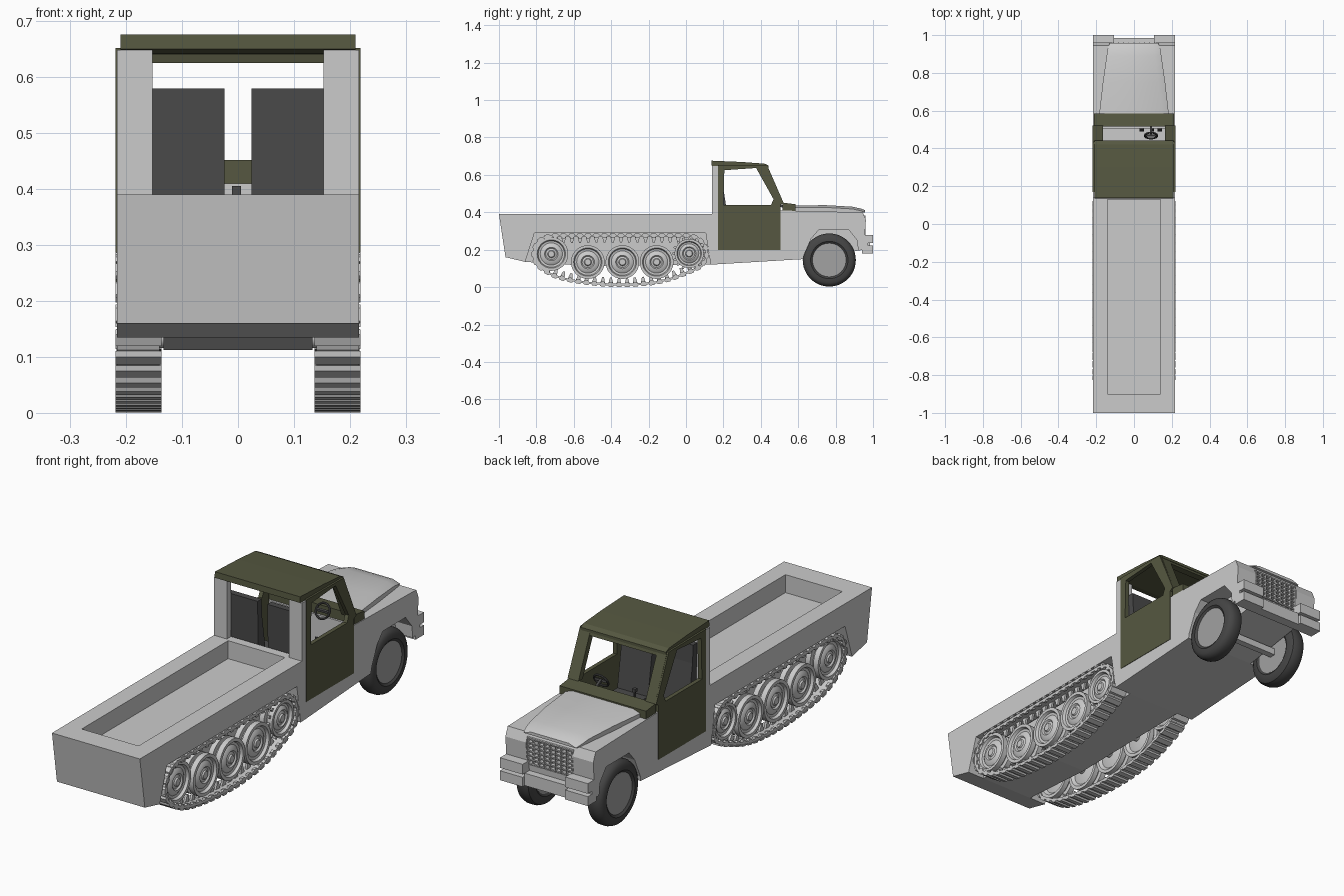
import bpy, bmesh, math
from mathutils import Vector, Matrix

if "Cube" in bpy.data.objects:
    bpy.data.objects.remove(bpy.data.objects["Cube"])


def material(name, rgb):
    m = bpy.data.materials.new(name)
    m.diffuse_color = (*rgb, 1)
    m.use_nodes = True
    m.node_tree.nodes["Principled BSDF"].inputs["Base Color"].default_value = m.diffuse_color
    return m


GREY = material("light_grey_body", (0.6, 0.6, 0.6))
OLIVE = material("olive_cab", (0.092, 0.097, 0.052))
DARK = material("dark_grey_seat", (0.068, 0.068, 0.068))
TYRE = material("tyre_rubber", (0.06, 0.06, 0.06))
HUB = material("mid_grey_hub", (0.36, 0.36, 0.36))


def finish(name, bm, mat, smooth=False):
    bmesh.ops.remove_doubles(bm, verts=bm.verts, dist=1e-5)
    bmesh.ops.recalc_face_normals(bm, faces=bm.faces)
    me = bpy.data.meshes.new(name)
    bm.to_mesh(me)
    bm.free()
    me.materials.append(mat)
    ob = bpy.data.objects.new(name, me)
    bpy.context.collection.objects.link(ob)
    if smooth:
        bpy.ops.object.select_all(action='DESELECT')
        ob.select_set(True)
        bpy.context.view_layer.objects.active = ob
        bpy.ops.object.shade_smooth_by_angle(angle=math.radians(35))
    return ob


def add_prism(bm, pts, x0, x1):
    """Side profile (y, z) pulled from x0 to x1."""
    a = [bm.verts.new((x0, y, z)) for y, z in pts]
    b = [bm.verts.new((x1, y, z)) for y, z in pts]
    n = len(pts)
    bm.faces.new(a)
    bm.faces.new(b[::-1])
    for i in range(n):
        bm.faces.new((a[i], b[i], b[(i + 1) % n], a[(i + 1) % n]))


def prism(name, pts, x0, x1, mat=GREY):
    bm = bmesh.new()
    add_prism(bm, pts, x0, x1)
    return finish(name, bm, mat)


def rect(y0, y1, z0, z1):
    return [(y0, z0), (y1, z0), (y1, z1), (y0, z1)]


def spin(name, profile, cy, cz, side, mat, seg=40):
    """Revolve (radius, x) points about a sideways axle."""
    bm = bmesh.new()
    rings = []
    for r, x in profile:
        rings.append([bm.verts.new((side * x, cy + r * math.cos(2 * math.pi * i / seg),
                                    cz + r * math.sin(2 * math.pi * i / seg))) for i in range(seg)])
    for a, b in zip(rings, rings[1:]):
        for i in range(seg):
            j = (i + 1) % seg
            bm.faces.new((a[i], a[j], b[j], b[i]))
    return finish(name, bm, mat, True)


def cut(ob, pts, x0, x1):
    c = prism("cutter", pts, x0, x1)
    c.hide_render = True
    m = ob.modifiers.new("cut", 'BOOLEAN')
    m.operation, m.solver, m.object = 'DIFFERENCE', 'EXACT', c
    bpy.context.view_layer.objects.active = ob
    bpy.ops.object.modifier_apply(modifier=m.name)
    bpy.data.objects.remove(c)


# Main body: one side profile with bed, cab, track bays, arches and grille cut out
body = prism("body", [(-1, .39), (-.965, .16), (-.86, .135), (-.5, .112), (.13, .12), (.63, .15),
                      (.95, .2), (.962, .36), (.945, .4), (.58, .408), (.5, .41), (.3, .39)], -.2165, .2165)
cut(body, rect(-.9, .13, .31, .6), -.14, .14)
cut(body, rect(.17, .505, .198, .7), -.3, .3)
cut(body, rect(.94, 1.1, .262, .385), -.115, .115)
for s in (1, -1):
    x0, x1 = sorted((s * .133, s * .3))
    cut(body, [(-.881, .07), (-.81, .29), (.105, .29), (.14, .07)], x0, x1)
    cut(body, [(.615, .05), (.63, .17), (.67, .26), (.71, .306), (.87, .306), (.915, .25), (.935, .05)], x0, x1)

# Hood: tapered, bevelled lid
bm = bmesh.new()
rows = [[bm.verts.new((x, y, z)) for x, z in
         ((-w, .398), (-w, zt - .012), (-w + .035, zt), (w - .035, zt), (w, zt - .012), (w, .398))]
        for y, w, zt in ((.575, .185, .437), (.75, .165, .438), (.89, .145, .43), (.935, .138, .42), (.958, .128, .411))]
for a, b in zip(rows, rows[1:]):
    for i in range(6):
        bm.faces.new((a[i], a[(i + 1) % 6], b[(i + 1) % 6], b[i]))
bm.faces.new(rows[0])
bm.faces.new(rows[-1])
finish("hood", bm, GREY, True)

# Grille bars
bm = bmesh.new()
for i in range(7):
    z = .266 + i * .0185
    add_prism(bm, rect(.938, .957, z, z + .006), -.115, .115)
for i in range(9):
    x = -.112 + i * .0275
    add_prism(bm, rect(.938, .96, .264, .383), x, x + .004)
finish("grille", bm, GREY)

# Bumper: low centre plate and notched end blocks
prism("bumper_centre", rect(.94, .985, .18, .235), -.105, .105)
for s in (1, -1):
    prism("bumper_end", [(.94, .18), (1, .18), (1, .222), (.972, .222), (.972, .235), (1, .235),
                         (1, .28), (.94, .28)], s * .105, s * .2165)

# Cab: doors with window openings, rear posts, windscreen posts
for s in (1, -1):
    door = prism("door", [(.17, .198), (.505, .198), (.505, .44), (.522, .45), (.433, .65), (.17, .652)],
                 s * .2, s * .2185, OLIVE)
    cut(door, [(.2, .44), (.205, .625), (.375, .637), (.468, .47), (.455, .44)], s * .1, s * .3)
    prism("rear_post", rect(.14, .17, .385, .648), s * .153, s * .2165)
    prism("windscreen_post", [(.492, .45), (.522, .45), (.437, .645), (.407, .645)], s * .165, s * .212, OLIVE)
prism("windscreen_top", [(.41, .625), (.443, .625), (.437, .645), (.405, .645)], -.17, .17, OLIVE)
prism("cowl", [(.515, .395), (.515, .452), (.585, .443), (.585, .4)], -.213, .213, OLIVE)
prism("roof", [(.135, .65), (.137, .676), (.3, .669), (.42, .66), (.442, .65), (.442, .638), (.41, .64), (.17, .642)],
      -.21, .21, OLIVE)

# Seats
for s in (1, -1):
    prism("seat_back", [(.235, .3), (.178, .3), (.172, .58), (.2, .58), (.204, .5)], s * .024, s * .175, DARK)
    prism("seat_cushion", rect(.178, .36, .198, .31), s * .024, s * .175, DARK)

# Steering wheel, column, gear lever and pedals
bpy.ops.mesh.primitive_torus_add(major_radius=.033, minor_radius=.005, major_segments=24, minor_segments=8,
                                 location=(.09, .468, .455), rotation=(math.radians(62), 0, 0))
wheel = bpy.context.object
wheel.name = "steering_wheel"
wheel.data.materials.append(DARK)
prism("steering_spoke", [(.463, .45), (.473, .452), (.472, .462), (.462, .46)], .06, .12, DARK)
prism("steering_column", [(.465, .452), (.472, .462), (.52, .435), (.515, .425)], .085, .095, DARK)
prism("gear_lever", [(.37, .198), (.38, .198), (.37, .39), (.36, .39)], -.006, .0, DARK)
prism("gear_knob", rect(.357, .373, .39, .405), -.011, .005, DARK)
for x in (.03, .085, .125):
    prism("pedal", [(.49, .25), (.505, .25), (.505, .31), (.5, .31)], x, x + .022, DARK)

# Front wheels and axle
for s in (1, -1):
    spin("tyre", [(.088, .206), (.1, .215), (.122, .214), (.136, .204), (.142, .188), (.142, .162),
                  (.136, .147), (.122, .138), (.1, .137), (.088, .145), (.088, .206)], .766, .145, s, TYRE, 48)
    spin("hub", [(0, .208), (.09, .208), (.09, .143), (0, .143)], .766, .145, s, HUB)
prism("front_axle", rect(.75, .78, .132, .162), -.15, .15)

# Track running gear
for s in (1, -1):
    for y, z, r in ((-.72, .177, .09), (-.525, .134, .09), (-.34, .134, .09), (-.157, .134, .09), (.017, .18, .078)):
        spin("road_wheel", [(0, .209), (.016, .209), (.02, .203), (.03, .2), (.036, .206), (r * .55, .203), (r * .66, .196),
                            (r * .78, .198), (r * .84, .21), (r, .21), (r, .186), (r * .8, .184), (r * .8, .172),
                            (r, .17), (r, .147), (r * .84, .147), (r * .7, .158), (.03, .15), (0, .15)], y, z, s, GREY)
        spin("axle", [(0, .152), (.018, .152), (.018, .12), (0, .12)], y, z, s, GREY, 16)
    # drive sprocket teeth
    bm = bmesh.new()
    for i in range(16):
        t = math.tau * i / 16
        pts = [(.017 + r * math.cos(t + d), .18 + r * math.sin(t + d))
               for r, d in ((.07, -.12), (.09, -.05), (.09, .05), (.07, .12))]
        add_prism(bm, pts, s * .19, s * .2)
    finish("sprocket_teeth", bm, GREY)

# Track path: rear arc, sagging lower run, front arc, straight top run
path = [Vector((-.72 + .098 * math.cos(math.radians(a)), .177 + .098 * math.sin(math.radians(a))))
        for a in range(90, 226, 9)]
path += [Vector(p) for p in ((-.71, .06), (-.63, .038), (-.525, .022), (-.41, .0125), (-.3, .0115),
                             (-.17, .022), (-.07, .046), (.016, .08))]
path += [Vector((.017 + .096 * math.cos(math.radians(a)), .18 + .096 * math.sin(math.radians(a))))
         for a in range(-50, 91, 10)]
lengths = [(path[(i + 1) % len(path)] - p).length for i, p in enumerate(path)]


def along(d):
    d %= sum(lengths)
    for i, l in enumerate(lengths):
        if d <= l:
            return path[i].lerp(path[(i + 1) % len(path)], d / l)
        d -= l
    return path[0]


LINKS = 48
pitch = sum(lengths) / LINKS
for s in (1, -1):
    bm = bmesh.new()
    for i in range(LINKS):
        a, b = along(i * pitch), along((i + 1) * pitch)
        t = (b - a).normalized()
        n = Vector((-t.y, t.x))  # points inside the loop
        mid = (a + b) / 2

        def link(shape, x0, x1):
            add_prism(bm, [tuple(mid + t * u + n * v) for u, v in shape], s * x0, s * x1)

        h = pitch / 2
        link([(-h * 1.05, -.004), (h * 1.05, -.004), (h * 1.05, .007), (-h * 1.05, .007)], .14, .216)
        link([(-h * .75, -.004), (-h * .45, -.0115), (h * .6, -.0115), (h * .75, -.004)], .137, .2185)
        link([(-.013, .006), (.013, .006), (.005, .038), (-.005, .038)], .173, .183)
        link([(-.012, .006), (.012, .006), (.008, .014), (-.008, .014)], .205, .217)
    finish("track", bm, GREY)
